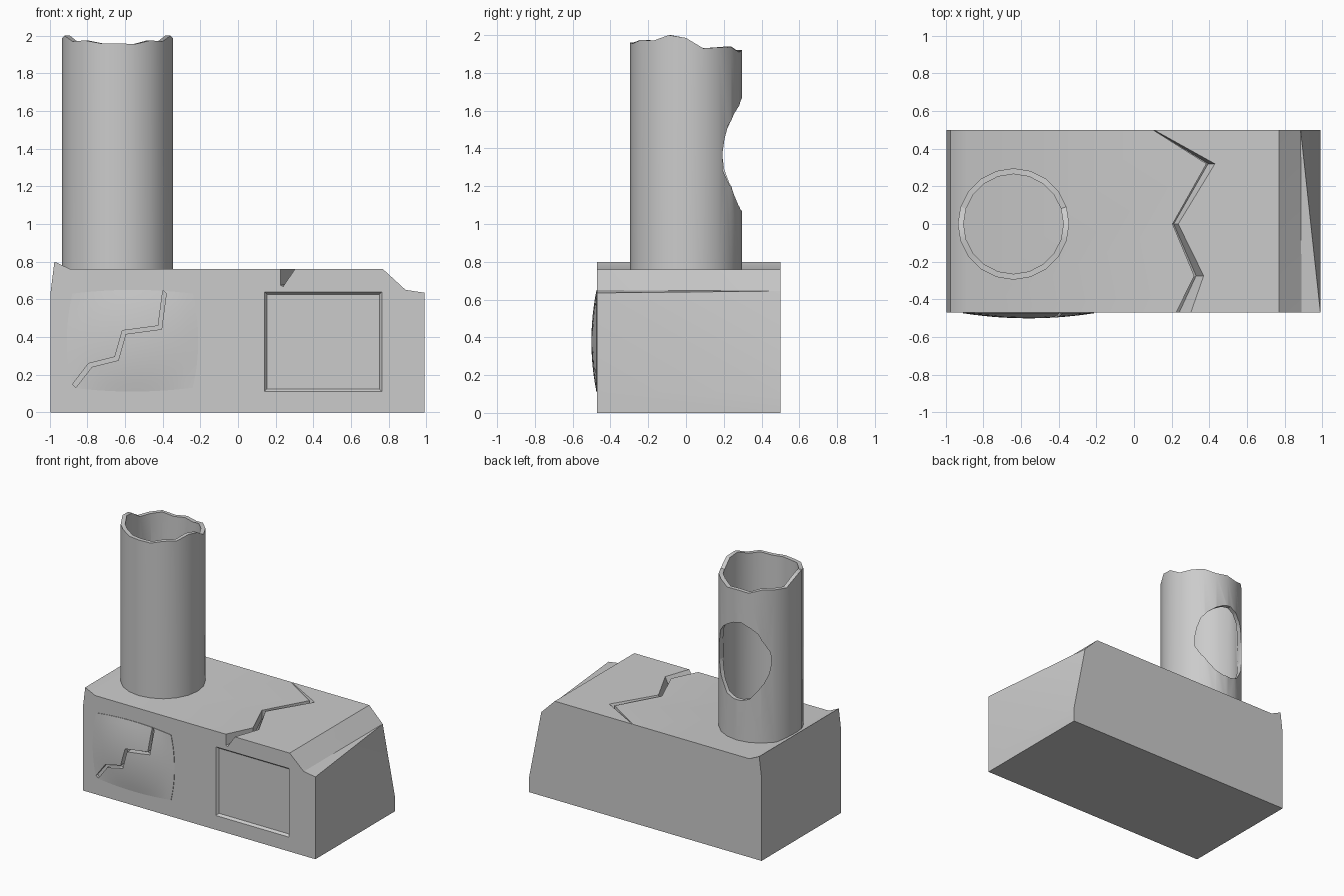
import bpy, bmesh, math, random
from math import cos, sin, pi

cube = bpy.data.objects.get("Cube")
if cube:
    bpy.data.objects.remove(cube, do_unlink=True)

# One plain grey for everything
grey = bpy.data.materials.new("plain_grey")
grey.use_nodes = True
colour = (0.6, 0.6, 0.6, 1)
grey.diffuse_color = colour
bsdf = next(n for n in grey.node_tree.nodes if n.type == 'BSDF_PRINCIPLED')
bsdf.inputs["Base Color"].default_value = colour


def add_object(name, bm):
    bmesh.ops.recalc_face_normals(bm, faces=bm.faces[:])
    mesh = bpy.data.meshes.new(name)
    bm.to_mesh(mesh)
    bm.free()
    mesh.materials.append(grey)
    obj = bpy.data.objects.new(name, mesh)
    bpy.context.collection.objects.link(obj)
    return obj


def loft(name, sections, ring=False):
    """Skin matching closed sections; cap the ends, or join them into a ring."""
    bm = bmesh.new()
    rows = [[bm.verts.new(p) for p in s] for s in sections]
    pairs = list(zip(rows, rows[1:])) + ([(rows[-1], rows[0])] if ring else [])
    for a, b in pairs:
        for j in range(len(a)):
            k = (j + 1) % len(a)
            bm.faces.new((a[j], b[j], a[k]))
            bm.faces.new((b[j], b[k], a[k]))
    if not ring:
        bm.faces.new(rows[0])
        bm.faces.new(rows[-1])
    return add_object(name, bm)


def combine(target, other, operation):
    other.hide_render = True
    mod = target.modifiers.new(operation.lower(), 'BOOLEAN')
    mod.operation = operation
    mod.solver = 'EXACT'
    mod.object = other
    bpy.context.view_layer.objects.active = target
    bpy.ops.object.modifier_apply(modifier=mod.name)
    bpy.data.objects.remove(other, do_unlink=True)


def smooth(obj):
    bpy.ops.object.select_all(action='DESELECT')
    obj.select_set(True)
    bpy.context.view_layer.objects.active = obj
    bpy.ops.object.shade_smooth_by_angle(angle=math.radians(30))


# Body: end profiles differ on the sloping side
FRONT, BACK, TOP = -0.47, 0.50, 0.76
left_part = [(0.77, TOP), (-0.89, TOP), (-0.975, 0.80), (-0.995, 0.64), (-0.995, 0)]
front_profile = [(0.99, 0), (0.99, 0.11), (0.99, 0.635), (0.89, 0.65)] + left_part
back_profile = [(0.99, 0), (0.99, 0.11), (0.885, 0.645), (0.88, 0.65)] + left_part
body = loft("body", [[(x, FRONT, z) for x, z in front_profile],
                     [(x, BACK, z) for x, z in back_profile]])

# Bulging screen with barrel-shaped outline
bm = bmesh.new()
bmesh.ops.create_grid(bm, x_segments=14, y_segments=12, size=1)
for v in bm.verts:
    u, w = v.co.x, v.co.y
    fu, fw = 1 - u * u, 1 - w * w
    v.co = (-0.56 + 0.32 * u * (1 + 0.09 * fw),
            FRONT - 0.004 - 0.027 * fu * fw,
            0.38 + 0.25 * w * (1 + 0.08 * fu))
rim = bmesh.ops.extrude_face_region(bm, geom=bm.faces[:])
for v in rim["geom"]:
    if isinstance(v, bmesh.types.BMVert):
        v.co.y = -0.42
combine(body, add_object("screen", bm), 'UNION')

# Zigzag crack in the screen
path = [(-0.39, 0.64), (-0.415, 0.45), (-0.605, 0.425), (-0.645, 0.285),
        (-0.785, 0.25), (-0.87, 0.14)]
h = 0.009
crack = loft("screen_crack", [[(x - h, -0.6, z + h), (x + h, -0.6, z - h),
                               (x + h, -0.455, z - h), (x - h, -0.455, z + h)]
                              for x, z in path])
combine(body, crack, 'DIFFERENCE')


# Recessed square panel with sloping sides
def rectangle(inset, y):
    x0, x1, z0, z1 = 0.14 + inset, 0.765 - inset, 0.11 + inset, 0.64 - inset
    return [(x0, y, z0), (x1, y, z0), (x1, y, z1), (x0, y, z1)]


panel = loft("panel_recess", [rectangle(0, FRONT - 0.05), rectangle(0, FRONT),
                              rectangle(0.014, FRONT + 0.018)])
combine(body, panel, 'DIFFERENCE')

# Zigzag split across the top: y, left edge, right edge, depth
stations = [(-0.49, 0.215, 0.295, 0.095), (-0.275, 0.32, 0.37, 0.08),
            (0.0, 0.205, 0.235, 0.07), (0.32, 0.385, 0.43, 0.06),
            (0.51, 0.085, 0.088, 0.004)]
split = loft("top_split", [[(a, y, TOP + 0.1), (b, y, TOP + 0.1), (b, y, TOP),
                            (a + (b - a) * 0.2, y, TOP - d), (a, y, TOP - d * 0.9)]
                           for y, a, b, d in stations])
combine(body, split, 'DIFFERENCE')
smooth(body)

# Chimney: hollow tube with a broken rim
rim_heights = [1.985, 1.93, 1.935, 1.935, 1.91, 1.92, 1.91, 1.94, 1.935, 1.93,
               1.985, 2.0, 1.97, 1.975, 1.96, 1.96, 1.955, 1.975, 1.97, 2.0]
SIDES, CX = len(rim_heights), -0.64


def circle(radius, heights):
    return [(CX + radius * cos(2 * pi * i / SIDES), radius * sin(2 * pi * i / SIDES), z)
            for i, z in enumerate(heights)]


base = [TOP - 0.02] * SIDES
chimney = loft("chimney", [circle(0.296, base), circle(0.296, rim_heights),
                           circle(0.265, rim_heights), circle(0.265, base)], ring=True)

# Ragged hole in the back of the chimney
random.seed(4)
outline = []
for i in range(22):
    a, r = 2 * pi * i / 22, random.uniform(0.95, 1.04)
    outline.append((CX + 0.228 * r * cos(a), 1.37 + 0.295 * r * sin(a)))
hole = loft("chimney_hole", [[(x, y, z) for x, z in outline] for y in (0.05, 0.45)])
combine(chimney, hole, 'DIFFERENCE')
smooth(chimney)
